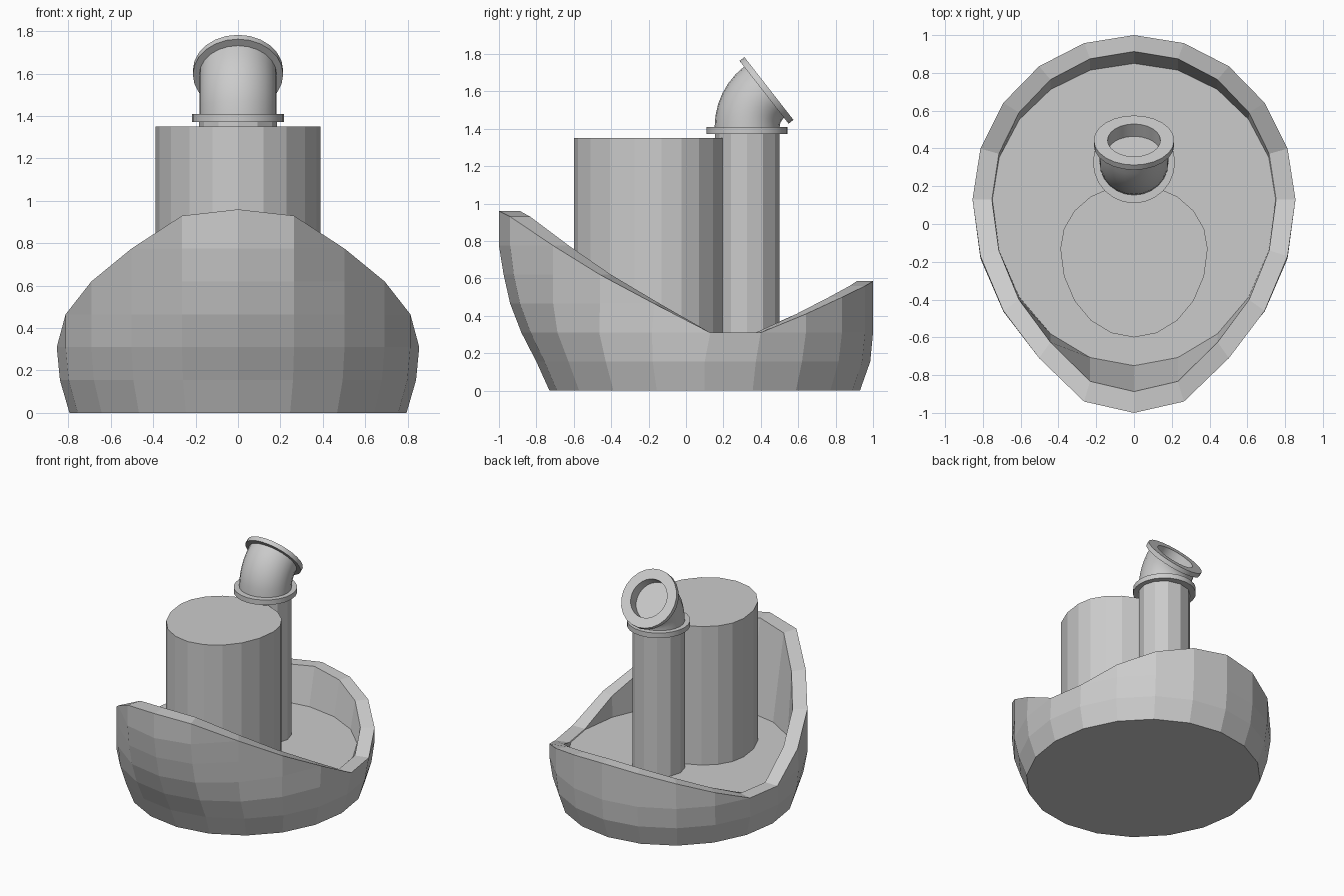
import bpy, bmesh
from math import sin, cos, pi, radians

if "Cube" in bpy.data.objects:
    bpy.data.objects.remove(bpy.data.objects["Cube"])

N = 20  # columns around hull and cabin


def loft(name, rings, cap_start=True, cap_end=True, smooth=None):
    """Skin a list of closed rings, merging coincident points."""
    bm = bmesh.new()
    vs = [[bm.verts.new(p) for p in r] for r in rings]
    for a, b in zip(vs, vs[1:]):
        n = len(a)
        for i in range(n):
            j = (i + 1) % n
            bm.faces.new((a[i], a[j], b[j], b[i]))
    if cap_start:
        bm.faces.new(vs[0][::-1])
    if cap_end:
        bm.faces.new(vs[-1])
    bmesh.ops.remove_doubles(bm, verts=bm.verts, dist=0.0005)
    bmesh.ops.recalc_face_normals(bm, faces=bm.faces)
    me = bpy.data.meshes.new(name)
    bm.to_mesh(me)
    bm.free()
    ob = bpy.data.objects.new(name, me)
    bpy.context.collection.objects.link(ob)
    if smooth:
        bpy.ops.object.select_all(action='DESELECT')
        ob.select_set(True)
        bpy.context.view_layer.objects.active = ob
        bpy.ops.object.shade_smooth_by_angle(angle=radians(smooth))
    return ob


def egg(i, w, mid, front, back):
    """Point on an egg outline, i = 0 at the bow."""
    a = 2 * pi * i / N
    c = cos(a)
    return w * sin(a), mid - c * (front if c > 0 else back)


def interp(z, table):
    for (z0, a), (z1, b) in zip(table, table[1:]):
        if z <= z1:
            t = (z - z0) / (z1 - z0)
            return [p + (q - p) * t for p, q in zip(a, b)]
    return table[-1][1]


# Hull sections: height -> half width, middle y, front and back reach
SECTION = [(0, (.795, .10, .83, .83)), (.155, (.84, .10, .90, .885)),
           (.31, (.855, .13, 1.01, .87)), (.465, (.855, .13, 1.07, .87)),
           (.62, (.855, .13, 1.105, .87)), (.775, (.855, .13, 1.13, .87)),
           (1.0, (.855, .13, 1.13, .87))]
# Rail height and y from bow to stern
RAIL_Z = [.96, .93, .775, .62, .465, .31, .31, .41, .50, .56, .585]
RAIL_Y = [-1, -.94, -.71, -.46, -.17, .13, .40, .64, .835, .957, 1]


def hull_ring(level):
    ring = []
    for i in range(N):
        k = min(i, N - i)
        z = min(level, RAIL_Z[k])
        x, y = egg(i, *interp(z, SECTION))
        if z > .31:
            y = max(y, RAIL_Y[k])
        ring.append((x, y, z))
    return ring


# Hull: outside, rail, inner wall and deck
rings = [hull_ring(z) for z in (0, .155, .31, .465, .62, .775, 1.0)]
rings.append([(x * .88, .13 + (y - .13) * .9, z) for x, y, z in rings[-1]])
rings.append([(*egg(i, .75, .13, .88, .72), .305) for i in range(N)])
loft("hull", rings)

# Cabin
loft("cabin", [[(*egg(i, .39, -.13, .47, .34), z) for i in range(N)]
               for z in (.30, 1.35)])


def disc(y, z, tilt, r, seg=24, sx=1.0):
    """Circle centred at (0, y, z), axis tilted from up towards +y."""
    t = radians(tilt)
    return [(r * sx * cos(2 * pi * i / seg),
             y + r * sin(2 * pi * i / seg) * cos(t),
             z - r * sin(2 * pi * i / seg) * sin(t)) for i in range(seg)]


# Vent pipe and its collar
PY = .327
loft("vent_pipe", [disc(PY, z, 0, .172, 12, 1.07) for z in (.30, 1.39)])
loft("vent_collar", [disc(PY, z, 0, .217) for z in (1.372, 1.41)], smooth=30)

# Elbow bending backwards
PIVOT_Y, PIVOT_Z, BEND = .562, 1.41, 52


def elbow_centre(a):
    d = PIVOT_Y - PY
    return PIVOT_Y - d * cos(radians(a)), PIVOT_Z + d * sin(radians(a))


loft("vent_elbow", [disc(*elbow_centre(BEND * k / 6), BEND * k / 6, .174, 24, 1.05)
                    for k in range(7)], cap_end=False, smooth=40)

# Mouth rim with a recessed opening
cy, cz = elbow_centre(BEND)
ny, nz = sin(radians(BEND)), cos(radians(BEND))
loft("vent_mouth", [disc(cy + ny * d, cz + nz * d, BEND, r)
                    for d, r in ((0, .14), (0, .213), (.033, .213), (.033, .14), (-.05, .14))],
     cap_start=False, smooth=30)
